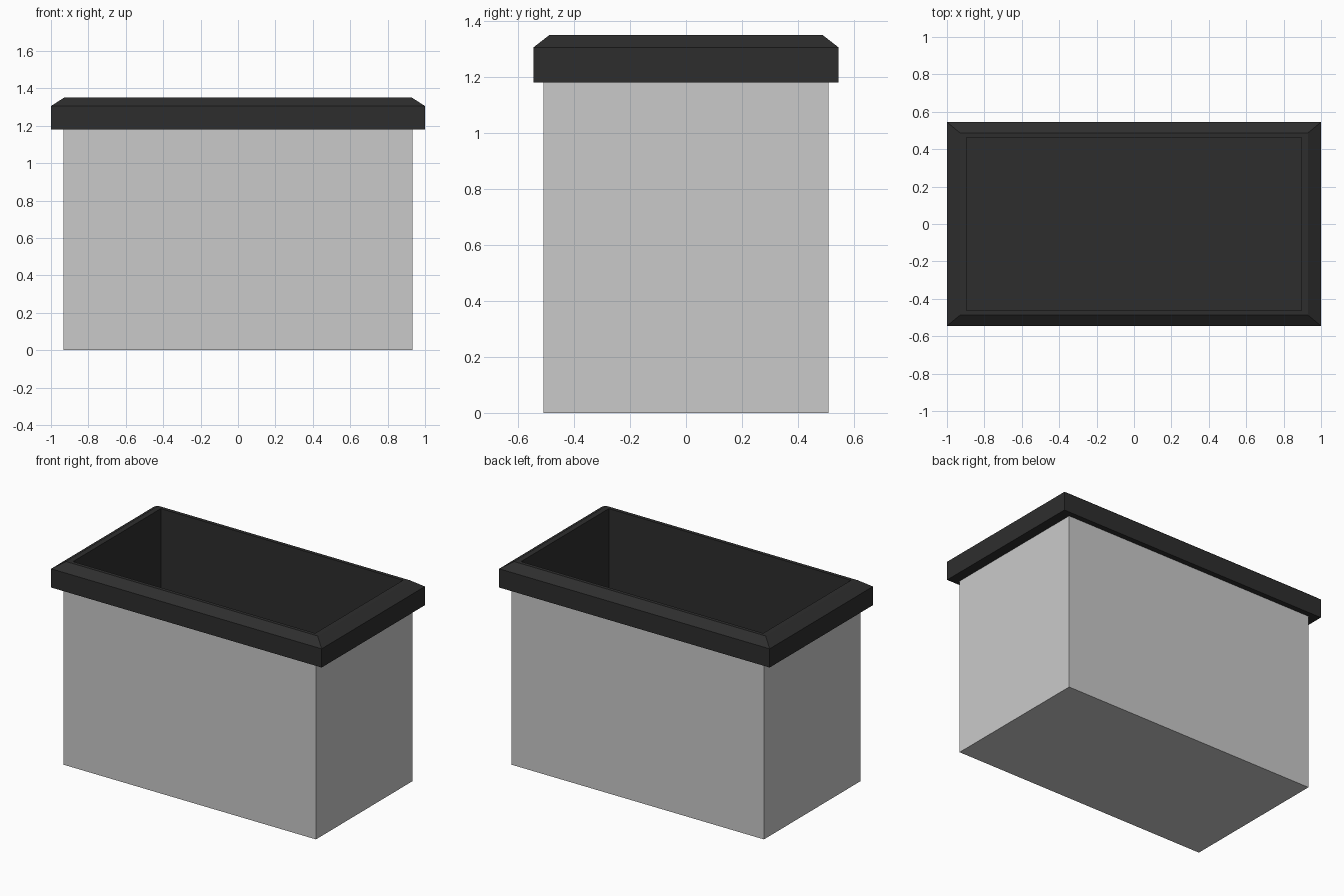
import bpy, bmesh

if "Cube" in bpy.data.objects:
    bpy.data.objects.remove(bpy.data.objects["Cube"])


def material(name, rgb):
    m = bpy.data.materials.new(name)
    m.diffuse_color = (*rgb, 1.0)
    m.use_nodes = True
    m.node_tree.nodes["Principled BSDF"].inputs["Base Color"].default_value = m.diffuse_color
    return m


def ring_stack(name, rings, mat, close_loop=False, cap_first=False, cap_last=False):
    """Skin a stack of rectangles, each given as (half x, half y, z)."""
    bm = bmesh.new()
    loops = [[bm.verts.new((sx * hx, sy * hy, z))
              for sx, sy in ((-1, -1), (1, -1), (1, 1), (-1, 1))]
             for hx, hy, z in rings]
    pairs = list(zip(loops, loops[1:]))
    if close_loop:
        pairs.append((loops[-1], loops[0]))
    for a, b in pairs:
        for i in range(4):
            j = (i + 1) % 4
            bm.faces.new((a[i], a[j], b[j], b[i]))
    if cap_first:
        bm.faces.new(loops[0][::-1])
    if cap_last:
        bm.faces.new(loops[-1])
    me = bpy.data.meshes.new(name)
    bm.to_mesh(me)
    bm.free()
    me.materials.append(mat)
    ob = bpy.data.objects.new(name, me)
    bpy.context.collection.objects.link(ob)
    return ob


light_grey = material("light_grey", (0.59, 0.59, 0.59))
charcoal = material("charcoal", (0.027, 0.027, 0.027))

IN_X, IN_Y = 0.895, 0.463   # opening
FLOOR = 0.04

# Outer box, open at the top
ring_stack("planter_body", [(0.933, 0.509, 0), (0.933, 0.509, 1.18)],
           light_grey, cap_first=True)

# Overhanging rim with bevelled top, running into the dark inner liner and floor
ring_stack("rim_and_liner", [
    (0.933, 0.509, 1.18),
    (1.0, 0.545, 1.18),
    (1.0, 0.545, 1.305),
    (0.93, 0.487, 1.35),
    (IN_X, IN_Y, 1.35),
    (IN_X, IN_Y, FLOOR),
], charcoal, cap_last=True)
